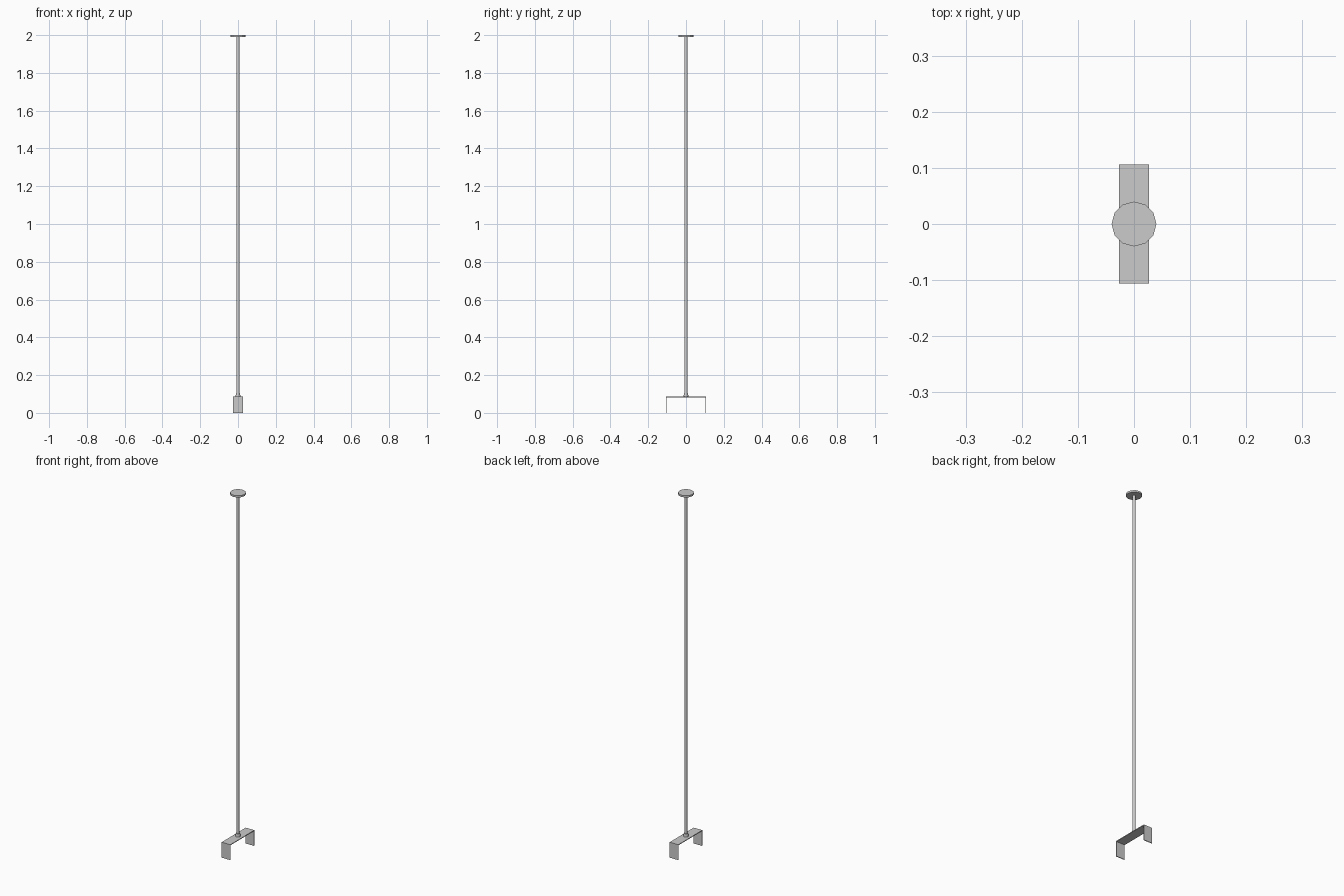
import bpy, bmesh, math

if "Cube" in bpy.data.objects:
    bpy.data.objects.remove(bpy.data.objects["Cube"])


def cylinder(name, radius, z0, z1, sides, top_radius=None):
    bm = bmesh.new()
    bmesh.ops.create_cone(bm, cap_ends=True, segments=sides, radius1=radius,
                          radius2=radius if top_radius is None else top_radius,
                          depth=z1 - z0)
    bmesh.ops.translate(bm, verts=bm.verts, vec=(0, 0, (z0 + z1) / 2))
    mesh = bpy.data.meshes.new(name)
    bm.to_mesh(mesh)
    bm.free()
    obj = bpy.data.objects.new(name, mesh)
    bpy.context.collection.objects.link(obj)
    return obj


def extruded_profile(name, points, half_width):
    # closed (y, z) outline extruded along x
    bm = bmesh.new()
    face = bm.faces.new([bm.verts.new((-half_width, y, z)) for y, z in points])
    result = bmesh.ops.extrude_face_region(bm, geom=[face])
    moved = [v for v in result["geom"] if isinstance(v, bmesh.types.BMVert)]
    bmesh.ops.translate(bm, verts=moved, vec=(2 * half_width, 0, 0))
    bmesh.ops.recalc_face_normals(bm, faces=bm.faces)
    mesh = bpy.data.meshes.new(name)
    bm.to_mesh(mesh)
    bm.free()
    obj = bpy.data.objects.new(name, mesh)
    bpy.context.collection.objects.link(obj)
    return obj


# Folded sheet bracket, open at the bottom
HALF_Y, TOP, T = 0.106, 0.086, 0.004
half = [(HALF_Y - T, TOP - T), (HALF_Y - T, 0), (HALF_Y, 0), (HALF_Y, TOP)]
outline = half + [(-y, z) for y, z in reversed(half)]
extruded_profile("bracket", outline, 0.0265)

# Nut holding the rod to the bracket
cylinder("rod_nut", 0.013, TOP, 0.104, 12, 0.011)

# Long suspension rod
cylinder("rod", 0.008, TOP, 1.992, 12)

# Ceiling plate
cylinder("ceiling_plate", 0.04, 1.99, 2.0, 12)
